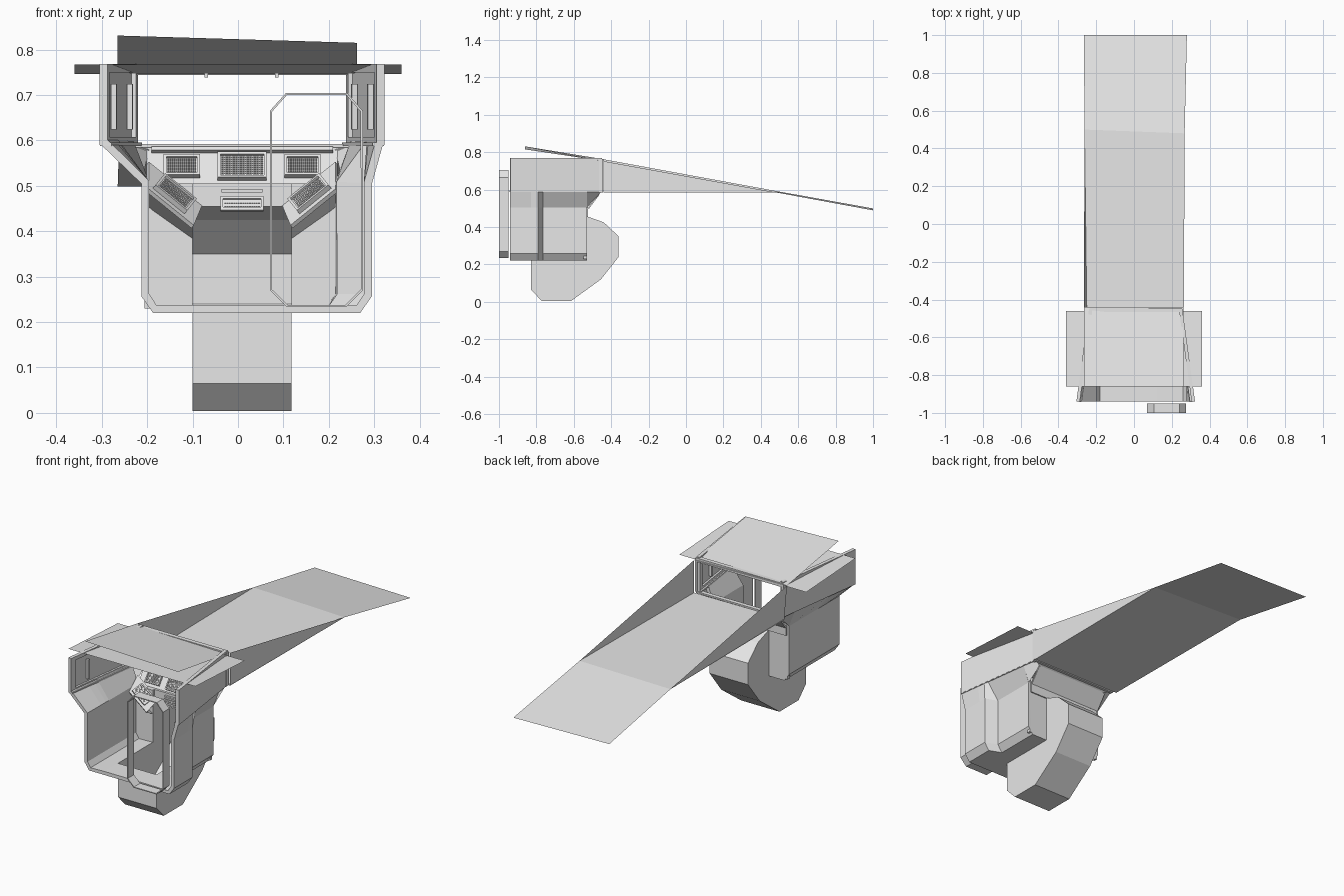
import bpy, bmesh, math
from mathutils import Vector, Matrix

if "Cube" in bpy.data.objects:
    bpy.data.objects.remove(bpy.data.objects["Cube"])

grey = bpy.data.materials.new("light_grey")
grey.diffuse_color = (0.8, 0.8, 0.8, 1)
grey.use_nodes = True
grey.node_tree.nodes["Principled BSDF"].inputs["Base Color"].default_value = grey.diffuse_color
CX = 0.009  # centre line of the cabin interior


def mesh(name, verts, faces, thick=0, offset=0):
    me = bpy.data.meshes.new(name)
    me.from_pydata([tuple(v) for v in verts], [], faces)
    me.materials.append(grey)
    ob = bpy.data.objects.new(name, me)
    bpy.context.collection.objects.link(ob)
    if thick:
        m = ob.modifiers.new("thickness", 'SOLIDIFY')
        m.thickness, m.offset = thick, offset
    return ob


def sheet(name, *pts, thick=0):
    return mesh(name, pts, [list(range(len(pts)))], thick)


def boxes(name, items, mat=Matrix()):
    """items: (centre, size) pairs joined in one object."""
    bm = bmesh.new()
    for c, s in items:
        bmesh.ops.create_cube(bm, size=1, matrix=mat @ Matrix.Translation(c) @ Matrix.Diagonal((*s, 1)))
    ob = mesh(name, [], [])
    bm.to_mesh(ob.data)
    bm.free()
    return ob


def prism_xz(name, pts, y0, y1):
    n = len(pts)
    v = [(x, y0, z) for x, z in pts] + [(x, y1, z) for x, z in pts]
    f = [list(range(n)), list(range(2 * n - 1, n - 1, -1))]
    f += [[i, i + n, (i + 1) % n + n, (i + 1) % n] for i in range(n)]
    return mesh(name, v, f)


def basis(centre, right, up):
    r, u = Vector(right).normalized(), Vector(up).normalized()
    m = Matrix((r, u, r.cross(u))).transposed().to_4x4()
    m.translation = centre
    return m


def keypad(name, m, w, h, nx, ny):
    """bezel with a dense grid of keys"""
    t = 0.006
    items = [((0, 0, 0), (w, h, t))]
    items += [((s * (w - t) / 2, 0, t), (t, h, t)) for s in (-1, 1)]
    items += [((0, s * (h - t) / 2, t), (w - 2 * t, t, t)) for s in (-1, 1)]
    dx, dy = (w - 2.6 * t) / nx, (h - 2.6 * t) / ny
    for i in range(nx):
        for j in range(ny):
            items.append((((i - (nx - 1) / 2) * dx, (j - (ny - 1) / 2) * dy, t * 0.7),
                          (dx * 0.75, dy * 0.75, t * 0.5)))
    return boxes(name, items, m)


# cabin shell: U profile lofted along y, wider near the front on the right
def flare(y):
    return 0.31 - 0.135 * (y + 0.94)


stations = [(-0.94, 0.295), (-0.83, 0.295), (-0.79, 0.295), (-0.765, 0.232), (-0.53, 0.232)]
verts, faces = [], []
for y, r in stations:
    prof = [(CX - flare(y), 0.59), (-0.213, 0.505), (-0.213, 0.257), (-0.187, 0.22), (-0.1, 0.22),
            (0.118, 0.22), (r - 0.026, 0.22), (r, 0.257), (r, 0.505), (CX + flare(y), 0.59)]
    verts += [(x, y, z) for x, z in prof]
for i in range(len(stations) - 1):
    for j in range(9):
        if j == 4 and i > 0:
            continue  # footwell opening
        a = i * 10 + j
        faces.append([a, a + 1, a + 11, a + 10])
mesh("cabin_shell", verts, faces, 0.018, 1)

# footwell: open shell under and behind the cabin
side = [(-0.83, 0.22), (-0.83, 0.065), (-0.77, 0.004), (-0.615, 0.004), (-0.455, 0.12), (-0.36, 0.24),
        (-0.36, 0.35), (-0.44, 0.425), (-0.53, 0.457), (-0.53, 0.22)]
n = len(side)
verts = [(x, y, z) for x in (-0.1, 0.118) for y, z in side]
faces = [list(range(n)), list(range(2 * n - 1, n - 1, -1))]
faces += [[i, i + n, i + n + 1, i + 1] for i in range(n - 2)]
mesh("footwell", verts, faces)

# back wall, side consoles and triangular corner closers
for s, nm in ((-1, "left"), (1, "right")):
    def X(d):
        return CX + s * d
    prism_xz(nm + "_back_wall", [(X(0.109), 0.23), (X(0.215), 0.23), (X(0.215), 0.505), (X(0.109), 0.505)],
             -0.548, -0.53)
    a, b = Vector((X(0.109), -0.60, 0.41)), Vector((X(0.208), -0.60, 0.49))
    c, d = Vector((X(0.208), -0.53, 0.55)), Vector((X(0.09), -0.53, 0.455))
    sheet(nm + "_console_top", a, b, c, d, thick=0.01)
    sheet(nm + "_console_under", a, b, (X(0.208), -0.54, 0.45), (X(0.109), -0.54, 0.38))
    right = (b - a) * s
    up = ((c + d) - (a + b))
    up -= right * (up.dot(right) / right.dot(right))
    nor = right.cross(up).normalized()
    keypad(nm + "_console_keys", basis((a + b + c + d) / 4 + nor * 0.008, right, up), 0.09, 0.06, 14, 9)
    sheet(nm + "_corner", (X(0.222), -0.53, 0.505), (X(flare(-0.53)), -0.53, 0.59), (X(0.24), -0.45, 0.59),
          (X(0.205), -0.465, 0.58))

# dashboard, tilted back, with three displays
dash_up = Vector((0, 0.06, 0.08))
dm = basis((CX, -0.497, 0.54), (1, 0, 0), dash_up)
boxes("dashboard", [((0, 0, -0.004), (0.42, 0.095, 0.008)), ((0, 0.045, 0.004), (0.40, 0.01, 0.014))], dm)
for nm, x, w, h, nx in (("left", -0.133, 0.08, 0.056, 14), ("middle", 0, 0.108, 0.07, 18),
                        ("right", 0.133, 0.08, 0.056, 14)):
    keypad(nm + "_display", dm @ Matrix.Translation((x, -0.002, 0.006)), w, h, nx, 10)
boxes("dash_lower_strip", [((CX, -0.53, 0.48), (0.42, 0.012, 0.05)), ((CX, -0.54, 0.489), (0.09, 0.012, 0.008))])
keypad("keyboard", basis((CX, -0.545, 0.46), (1, 0, 0), (0, 0.3, 1)), 0.095, 0.032, 16, 4)
sheet("dash_top", (-0.2, -0.468, 0.577), (0.218, -0.468, 0.577), (0.25, -0.45, 0.59), (-0.235, -0.45, 0.59))

# side window walls converging to the windscreen
for s, nm in ((-1, "left"), (1, "right")):
    a = Vector((CX + s * 0.31, -0.94, 0))
    b = Vector((CX + s * 0.243, -0.45, 0))
    v = b - a
    L = v.length
    m = basis((a + b) / 2 + Vector((0, 0, 0.679)), v, (0, 0, 1))
    k = s  # local z towards the cabin interior
    boxes(nm + "_side_wall", [((0, 0, 0), (L, 0.178, 0.008))], m)
    parts = [((e * (L / 2 - 0.015), 0, -0.008 * -k * -1), (0.03, 0.178, 0.012)) for e in (-1, 1)]
    parts += [((0, e * 0.08, -0.008 * k), (L - 0.06, 0.018, 0.012)) for e in (-1, 1)]
    boxes(nm + "_side_frame", parts, m)
    boxes(nm + "_handle", [((-0.13, -0.005, -0.012 * k), (0.012, 0.1, 0.012)),
                           ((0.13, -0.005, -0.012 * k), (0.012, 0.1, 0.012))], m)
    boxes(nm + "_sill", [((0, -0.087, -0.01 * k), (L, 0.008, 0.026))], m)

# windscreen frame
boxes("windscreen_frame", [
    ((CX, -0.455, 0.754), (0.49, 0.022, 0.02)), ((CX, -0.455, 0.588), (0.49, 0.022, 0.008)),
    ((-0.237, -0.455, 0.675), (0.012, 0.022, 0.17)), ((0.255, -0.455, 0.675), (0.012, 0.022, 0.17)),
    ((-0.07, -0.47, 0.748), (0.008, 0.015, 0.018)), ((0.085, -0.47, 0.748), (0.008, 0.015, 0.018))])

# roof plate and sloping cover above it
sheet("roof_plate", (-0.36, -0.86, 0.767), (0.36, -0.86, 0.767), (0.36, -0.46, 0.746), (-0.36, -0.46, 0.746))
sheet("roof_cover", (-0.265, -0.86, 0.831), (0.262, -0.86, 0.815), (0.262, -0.44, 0.752), (-0.265, -0.44, 0.762))

# long nose: flat deck, then a downward slope, with tapering side walls
mesh("nose_deck", [(-0.255, -0.44, 0.587), (0.264, -0.44, 0.585), (0.268, 0.48, 0.585), (-0.262, 0.5, 0.589),
                   (0.28, 1, 0.489), (-0.265, 1, 0.499)], [(0, 1, 2, 3), (3, 2, 4, 5)])
sheet("left_nose_wall", (-0.25, -0.44, 0.587), (-0.262, 0.5, 0.589), (-0.265, -0.44, 0.762))
sheet("right_nose_wall", (0.262, -0.44, 0.585), (0.268, 0.48, 0.585), (0.262, -0.44, 0.752))

# door frame: thin octagonal hoop in front
octo = [(0.07, 0.27), (0.108, 0.233), (0.238, 0.233), (0.275, 0.27), (0.275, 0.665), (0.24, 0.705),
        (0.106, 0.705), (0.07, 0.665)]
verts = [(x, y, z) for y in (-1, -0.95) for x, z in octo]
mesh("door_frame", verts, [[i, (i + 1) % 8, (i + 1) % 8 + 8, i + 8] for i in range(8)], 0.005, 1)
